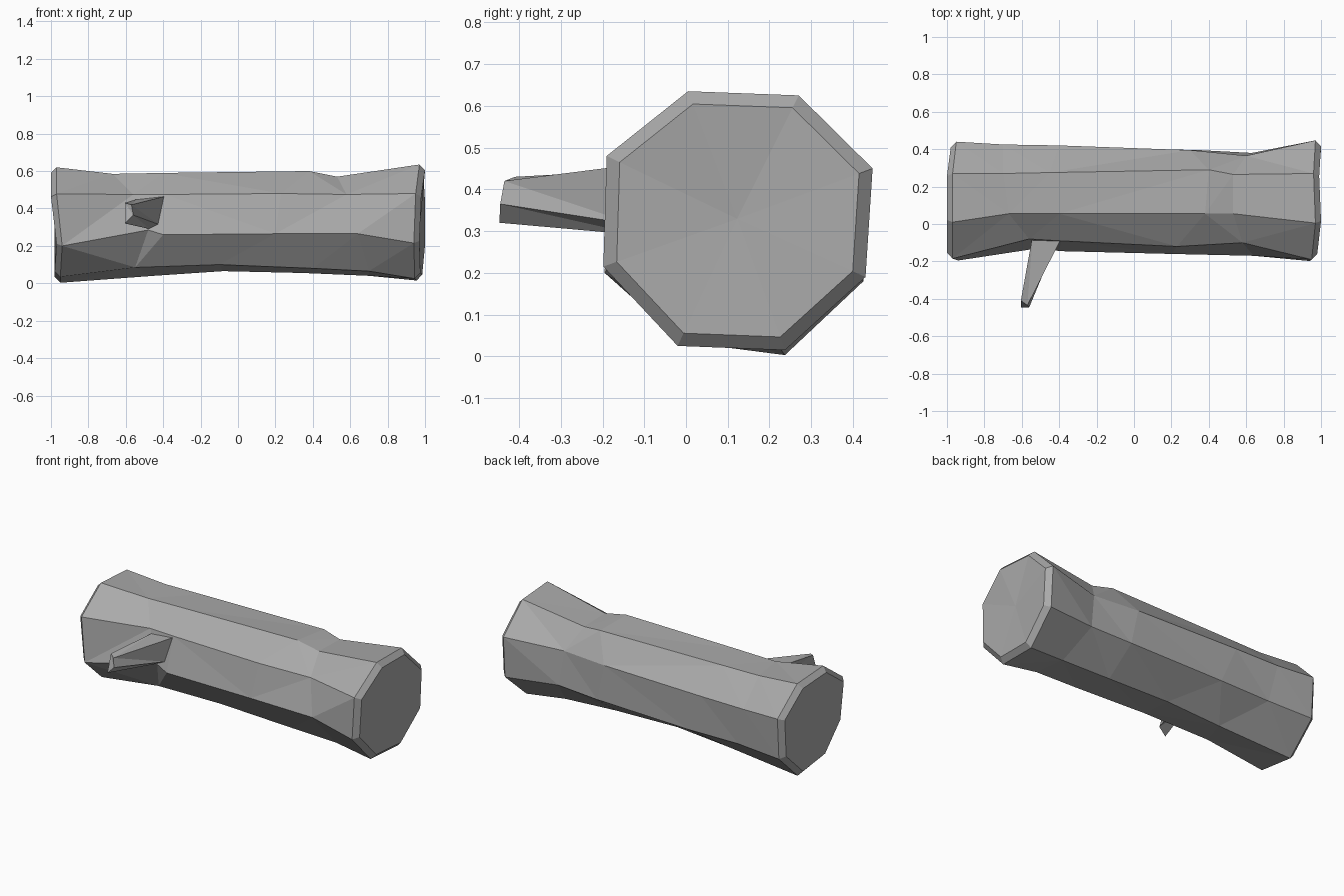
import bpy
import bmesh
from mathutils import Vector

default = bpy.data.objects.get("Cube")
if default:
    bpy.data.objects.remove(default, do_unlink=True)

bark = bpy.data.materials.new("grey bark")
bark.use_nodes = True
colour = (0.4, 0.4, 0.4, 1)
bark.diffuse_color = colour
bark.node_tree.nodes["Principled BSDF"].inputs["Base Color"].default_value = colour

# Eight long edges of the log, each listed as (x, y, z) from the -x end to the +x end
rails = {
    "top_front": [(-.97, .01, .62), (-.67, .055, .585), (-.4, .055, .59),
                  (.38, .055, .6), (.53, .055, .57), (.97, .005, .635)],
    "top_back": [(-.97, .27, .605), (-.7, .27, .585), (-.45, .275, .585),
                 (.4, .29, .585), (.53, .265, .565), (.96, .27, .625)],
    "upper_back": [(-.95, .44, .44), (-.7, .425, .43), (-.4, .42, .43),
                   (.3, .395, .43), (.6, .365, .43), (.97, .447, .45)],
    "lower_back": [(-.95, .425, .18), (-.65, .405, .19), (-.3, .41, .19),
                   (.35, .395, .2), (.63, .38, .21), (.97, .43, .19)],
    "bottom_back": [(-.95, .237, .003), (-.45, .21, .04), (-.08, .2, .065),
                    (.35, .2, .055), (.7, .21, .04), (.955, .237, .015)],
    "bottom_front": [(-.95, -.01, .035), (-.55, -.01, .085), (-.1, -.03, .1),
                     (.4, -.03, .08), (.7, -.02, .065), (.945, -.02, .025)],
    "lower_front": [(-.94, -.195, .2), (-.48, -.125, .285), (-.4, -.145, .26),
                    (.2, -.16, .265), (.64, -.17, .265), (.94, -.198, .215)],
    "upper_front": [(-.97, -.185, .478), (-.56, -.08, .475), (-.39, -.09, .475),
                    (.23, -.12, .48), (.58, -.1, .475), (.95, -.19, .48)],
}


def add_object(name, bm):
    bmesh.ops.recalc_face_normals(bm, faces=bm.faces[:])
    mesh = bpy.data.meshes.new(name)
    bm.to_mesh(mesh)
    bm.free()
    mesh.materials.append(bark)
    obj = bpy.data.objects.new(name, mesh)
    bpy.context.collection.objects.link(obj)
    return obj


def bridge(bm, ring_a, ring_b):
    count = len(ring_a)
    for i in range(count):
        j = (i + 1) % count
        bm.faces.new((ring_a[i], ring_a[j], ring_b[j], ring_b[i]))


def cap_fan(bm, ring, centre):
    hub = bm.verts.new(centre)
    for i, vert in enumerate(ring):
        bm.faces.new((vert, ring[(i + 1) % len(ring)], hub))


def chamfered_end(bm, ring, side):
    # A narrow sloping rim, then a slightly dished fan of triangles
    centre = sum((v.co for v in ring), Vector()) / len(ring)
    inner = []
    for vert in ring:
        point = centre.lerp(vert.co, 0.9)
        point.x = min(abs(vert.co.x) + 0.03, 1) * side
        inner.append(bm.verts.new(point))
    bridge(bm, ring, inner)
    cap_fan(bm, inner, (side * 0.975, centre.y, centre.z))


# Faceted log
bm = bmesh.new()
columns = [[bm.verts.new(point) for point in rail] for rail in rails.values()]
rings = [list(ring) for ring in zip(*columns)]
for ring_a, ring_b in zip(rings, rings[1:]):
    bridge(bm, ring_a, ring_b)
bmesh.ops.triangulate(bm, faces=bm.faces[:], quad_method='SHORT_EDGE')
chamfered_end(bm, rings[0], -1)
chamfered_end(bm, rings[-1], 1)
add_object("log", bm)

# Tapered branch stub on the front
bm = bmesh.new()
root = [bm.verts.new(p) for p in
        [(-.54, -.05, .45), (-.39, -.08, .465), (-.425, -.12, .315), (-.47, -.11, .29)]]
tip = [bm.verts.new(p) for p in
       [(-.605, -.41, .43), (-.57, -.435, .42), (-.56, -.445, .365), (-.605, -.447, .32)]]
bridge(bm, root, tip)
bm.faces.new(tip)
bm.faces.new(root)
bmesh.ops.triangulate(bm, faces=bm.faces[:], quad_method='SHORT_EDGE')
add_object("branch_stub", bm)
